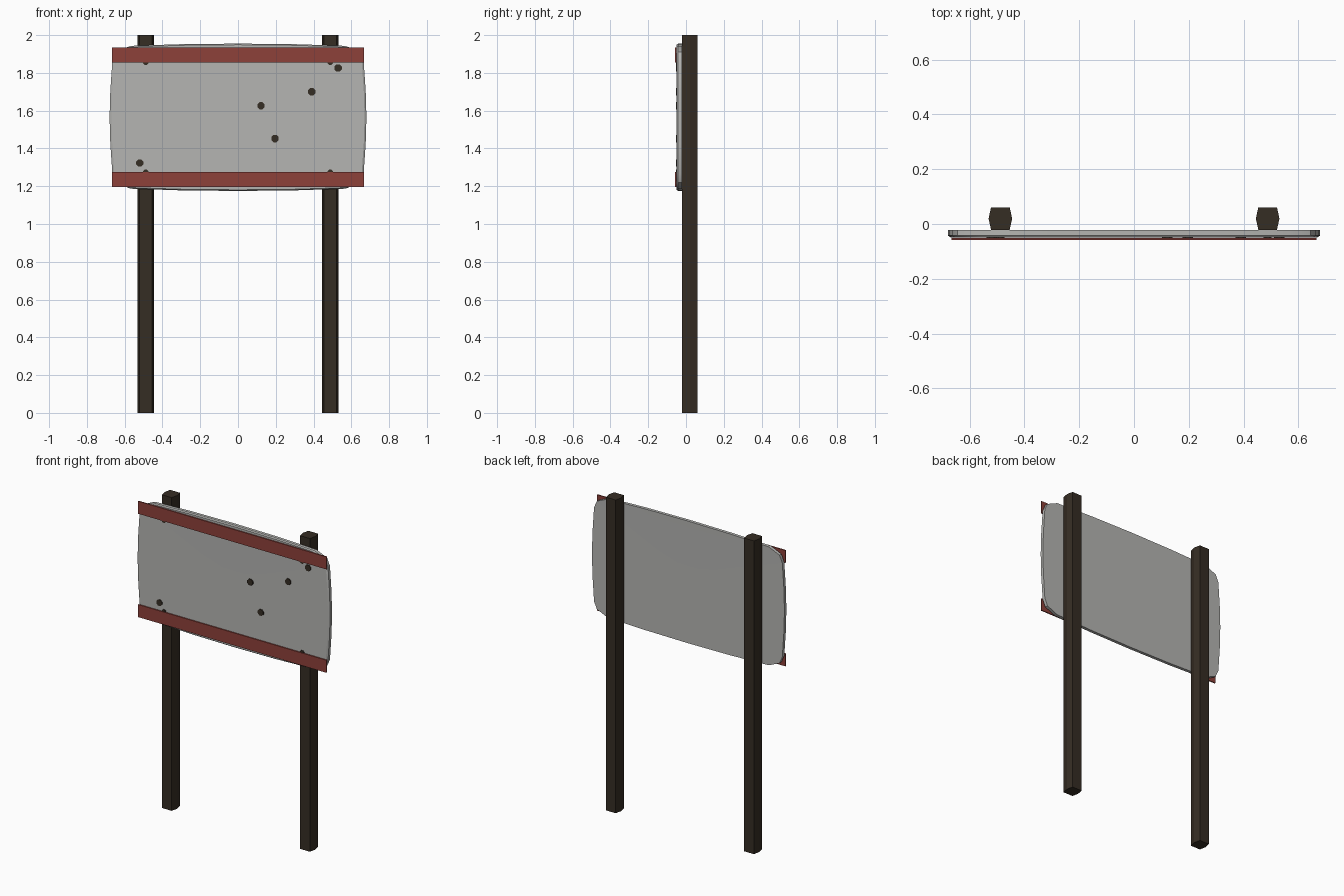
import bpy, bmesh, math

if "Cube" in bpy.data.objects:
    bpy.data.objects.remove(bpy.data.objects["Cube"])


def mat(name, rgb):
    m = bpy.data.materials.new(name)
    m.diffuse_color = (*rgb, 1)
    m.use_nodes = True
    m.node_tree.nodes["Principled BSDF"].inputs["Base Color"].default_value = m.diffuse_color
    return m


GREY = mat("weathered_grey", (0.46, 0.46, 0.445))
RED = mat("faded_red", (0.27, 0.052, 0.042))
WOOD = mat("dark_wood", (0.036, 0.026, 0.017))


def finish(name, bm, material):
    bmesh.ops.recalc_face_normals(bm, faces=bm.faces)
    me = bpy.data.meshes.new(name)
    bm.to_mesh(me)
    bm.free()
    me.materials.append(material)
    ob = bpy.data.objects.new(name, me)
    bpy.context.collection.objects.link(ob)
    return ob


def prism(name, pts, offset, material):
    """Extrude a closed 3D outline along offset."""
    bm = bmesh.new()
    a = [bm.verts.new(p) for p in pts]
    b = [bm.verts.new([p[i] + offset[i] for i in range(3)]) for p in pts]
    bm.faces.new(a)
    bm.faces.new(b)
    n = len(a)
    for i in range(n):
        bm.faces.new((a[i], a[(i + 1) % n], b[(i + 1) % n], b[i]))
    return finish(name, bm, material)


# Posts: six-sided, with slightly bulging sides
section = [(-0.034, -0.021), (0.034, -0.021), (0.043, 0.02),
           (0.034, 0.061), (-0.034, 0.061), (-0.043, 0.02)]
for side, x in (("left", -0.488), ("right", 0.488)):
    prism(side + "_post", [(x + u, v, 0) for u, v in section], (0, 0, 2), WOOD)

# Sign panel: bowed edges, clipped corners, shallow bevel round the front
ZC = 1.565
quarter = [(0.68, 0), (0.676, 0.14), (0.665, 0.30), (0.645, 0.345),
           (0.57, 0.378), (0.30, 0.387), (0, 0.39)]
outline = quarter + [(-x, z) for x, z in quarter[-2::-1]]
outline += [(x, -z) for x, z in outline[-2:0:-1]]
bm = bmesh.new()
rings = []
for scale, y in ((1, -0.022), (1, -0.042), (0.985, -0.049)):
    rings.append([bm.verts.new((x * scale, y, ZC + z * scale)) for x, z in outline])
n = len(outline)
for r0, r1 in zip(rings, rings[1:]):
    for i in range(n):
        bm.faces.new((r0[i], r0[(i + 1) % n], r1[(i + 1) % n], r1[i]))
# gently dished front and back
for ring, y in ((rings[0], -0.024), (rings[-1], -0.047)):
    c = bm.verts.new((0, y, ZC))
    for i in range(n):
        bm.faces.new((ring[i], ring[(i + 1) % n], c))
panel = finish("sign_panel", bm, GREY)
bpy.context.view_layer.objects.active = panel
panel.select_set(True)
bpy.ops.object.shade_smooth_by_angle(angle=math.radians(30))

# Red bands
for name, z in (("upper_band", 1.855), ("lower_band", 1.195)):
    prism(name, [(-0.666, -0.051, z), (0.666, -0.051, z),
                 (0.666, -0.051, z + 0.08), (-0.666, -0.051, z + 0.08)],
          (0, -0.007, 0), RED)


def disc(name, x, z, r, depth):
    pts = [(x + r * math.cos(k * math.tau / 8 + math.pi / 8), -0.045,
            z + r * math.sin(k * math.tau / 8 + math.pi / 8)) for k in range(8)]
    prism(name, pts, (0, -depth, 0), WOOD)


# Dark spots and the mounting bolts half hidden by the bands
for i, (x, z) in enumerate([(-0.52, 1.323), (0.122, 1.626), (0.196, 1.452),
                            (0.39, 1.70), (0.53, 1.826)]):
    disc("dark_spot_%d" % i, x, z, 0.021, 0.009)
for x in (-0.488, 0.488):
    for z in (1.857, 1.273):
        disc("bolt", x, z, 0.016, 0.008)
